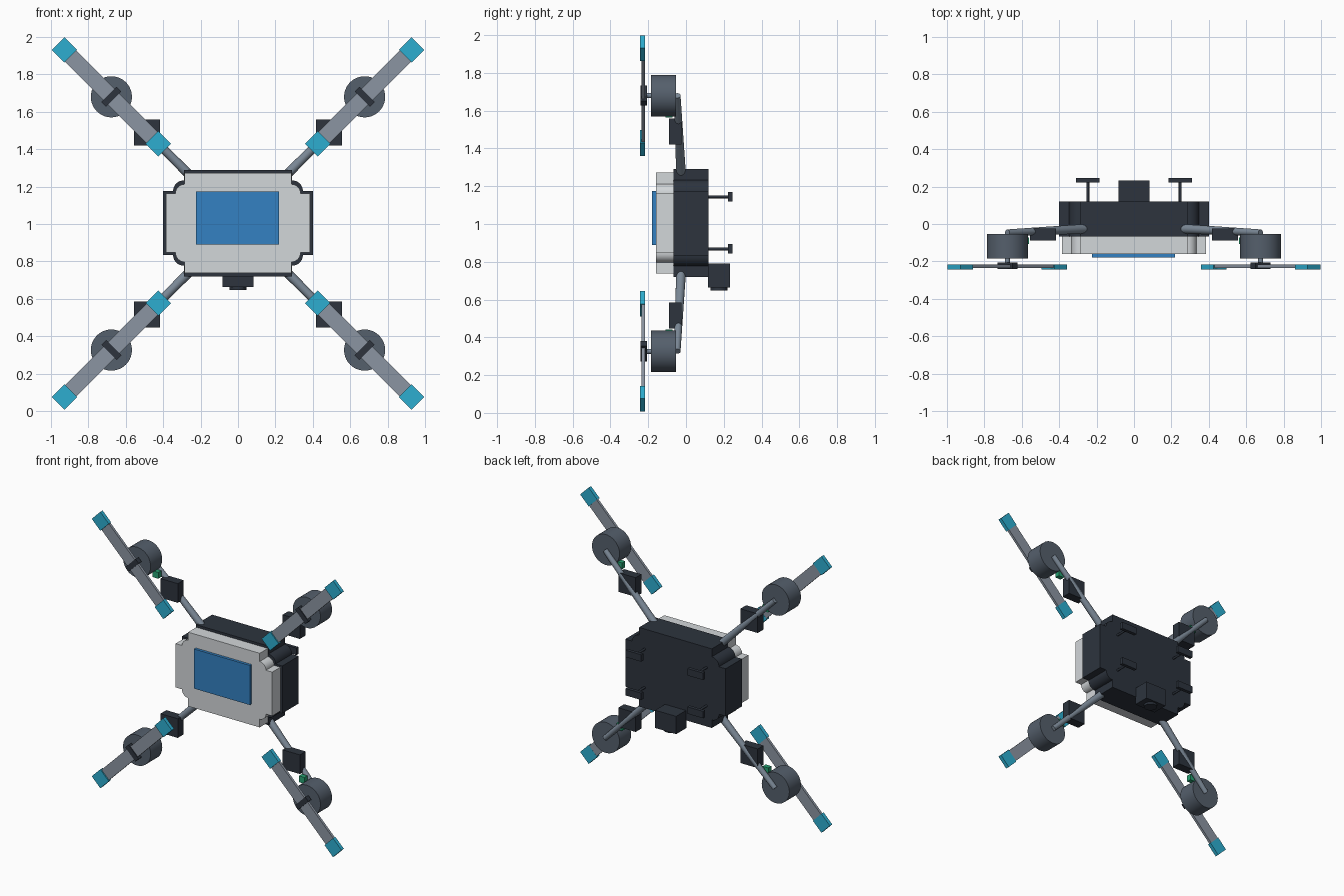
import bpy
import bmesh
from math import pi, cos, sin, radians, sqrt
from mathutils import Vector

if "Cube" in bpy.data.objects:
    bpy.data.objects.remove(bpy.data.objects["Cube"])


def mat(name, rgb):
    m = bpy.data.materials.new(name)
    m.diffuse_color = (*rgb, 1)
    m.use_nodes = True
    m.node_tree.nodes["Principled BSDF"].inputs["Base Color"].default_value = m.diffuse_color
    return m


DARK = mat("dark", (0.026, 0.034, 0.048))
LIGHT = mat("light", (0.65, 0.68, 0.70))
BLUE = mat("blue", (0.034, 0.22, 0.54))
TEAL = mat("teal", (0.026, 0.42, 0.63))
GREEN = mat("green", (0.02, 0.36, 0.17))
MOTOR = mat("motor", (0.09, 0.115, 0.15))
ARM = mat("arm", (0.20, 0.25, 0.31))
BLADE = mat("blade", (0.26, 0.30, 0.36))


def finish(name, bm, material, smooth=False):
    bmesh.ops.recalc_face_normals(bm, faces=bm.faces)
    me = bpy.data.meshes.new(name)
    bm.to_mesh(me)
    bm.free()
    me.materials.append(material)
    ob = bpy.data.objects.new(name, me)
    bpy.context.collection.objects.link(ob)
    if smooth:
        bpy.context.view_layer.objects.active = ob
        ob.select_set(True)
        bpy.ops.object.shade_smooth_by_angle(angle=radians(35))
        ob.select_set(False)
    return ob


def box(name, centre, size, material, turn=0):
    bm = bmesh.new()
    bmesh.ops.create_cube(bm, size=1)
    bmesh.ops.scale(bm, vec=size, verts=bm.verts)
    ob = finish(name, bm, material)
    ob.location = centre
    ob.rotation_euler.y = turn
    return ob


def rod(name, a, b, r1, r2, material, sides=32):
    a, b = Vector(a), Vector(b)
    bm = bmesh.new()
    bmesh.ops.create_cone(bm, cap_ends=True, segments=sides, radius1=r1,
                          radius2=r2, depth=(b - a).length)
    ob = finish(name, bm, material, True)
    ob.location = (a + b) / 2
    ob.rotation_mode = 'QUATERNION'
    ob.rotation_quaternion = (b - a).to_track_quat('Z', 'Y')
    return ob


def notched_slab(name, w, h, nx, nz, r, y0, y1, material):
    """Slab whose corners are notched, with a rounded boss in each notch."""
    quarter = [(w, nz)]
    quarter += [(nx + r * cos(t * pi / 16), nz + r * sin(t * pi / 16)) for t in range(9)]
    quarter += [(nx, h)]
    pts = []
    for sx, sz in ((1, 1), (-1, 1), (-1, -1), (1, -1)):
        part = quarter if sx * sz > 0 else quarter[::-1]
        pts += [(sx * x, sz * z) for x, z in part]
    bm = bmesh.new()
    face = bm.faces.new([bm.verts.new((x, y0, MID + z)) for x, z in pts])
    ext = bmesh.ops.extrude_face_region(bm, geom=[face])
    verts = [v for v in ext["geom"] if isinstance(v, bmesh.types.BMVert)]
    bmesh.ops.translate(bm, vec=(0, y1 - y0, 0), verts=verts)
    return finish(name, bm, material, True)


MID = 1.005

# Body: dark hull, light cover, blue panel
notched_slab("hull", 0.40, 0.285, 0.29, 0.171, 0.057, -0.067, 0.12, DARK)
notched_slab("cover", 0.385, 0.267, 0.285, 0.158, 0.05, -0.16, -0.06, LIGHT)
box("top_panel", (-0.002, -0.168, 1.032), (0.445, 0.024, 0.285), BLUE)

# Camera under the nose
box("camera_body", (0, 0.174, 0.727), (0.168, 0.116, 0.128), DARK)
rod("camera_lens", (0, 0.174, 0.70), (0, 0.174, 0.648), 0.045, 0.045, DARK)

# Landing feet on the back
for x in (-0.247, 0.247):
    for z in (0.868, 1.144):
        rod("foot_post", (x, 0.11, z), (x, 0.235, z), 0.008, 0.008, DARK, 16)
        box("foot_pad", (x, 0.235, z), (0.125, 0.024, 0.05), DARK)

# Four arms with controller, light, motor and propeller
C = 0.677
for sx in (-1, 1):
    for sz in (-1, 1):
        turn = -sx * sz * pi / 4

        def at(d, y):
            return Vector((sx * d, y, 1.003 + sz * d))

        rod("arm", at(0.24, -0.025), at(C, -0.047), 0.026, 0.018, ARM, 20)
        box("speed_controller", at(0.487, -0.056), (0.138, 0.066, 0.138), DARK)
        box("status_light", at(0.583, -0.09), (0.045, 0.035, 0.045), GREEN)
        rod("motor", at(C, -0.053), at(C, -0.185), 0.11, 0.11, MOTOR, 40)
        rod("motor_shaft", at(C, -0.18), at(C, -0.225), 0.013, 0.013, ARM, 16)
        box("propeller_hub", at(C, -0.224), (0.036, 0.034, 0.115), DARK, turn)
        for s in (-1, 1):
            box("propeller_blade", at(C + s * 0.17 / sqrt(2), -0.226),
                (0.31, 0.018, 0.084), BLADE, turn)
            box("blade_tip", at(C + s * 0.355 / sqrt(2), -0.23),
                (0.096, 0.027, 0.096), TEAL, turn)
